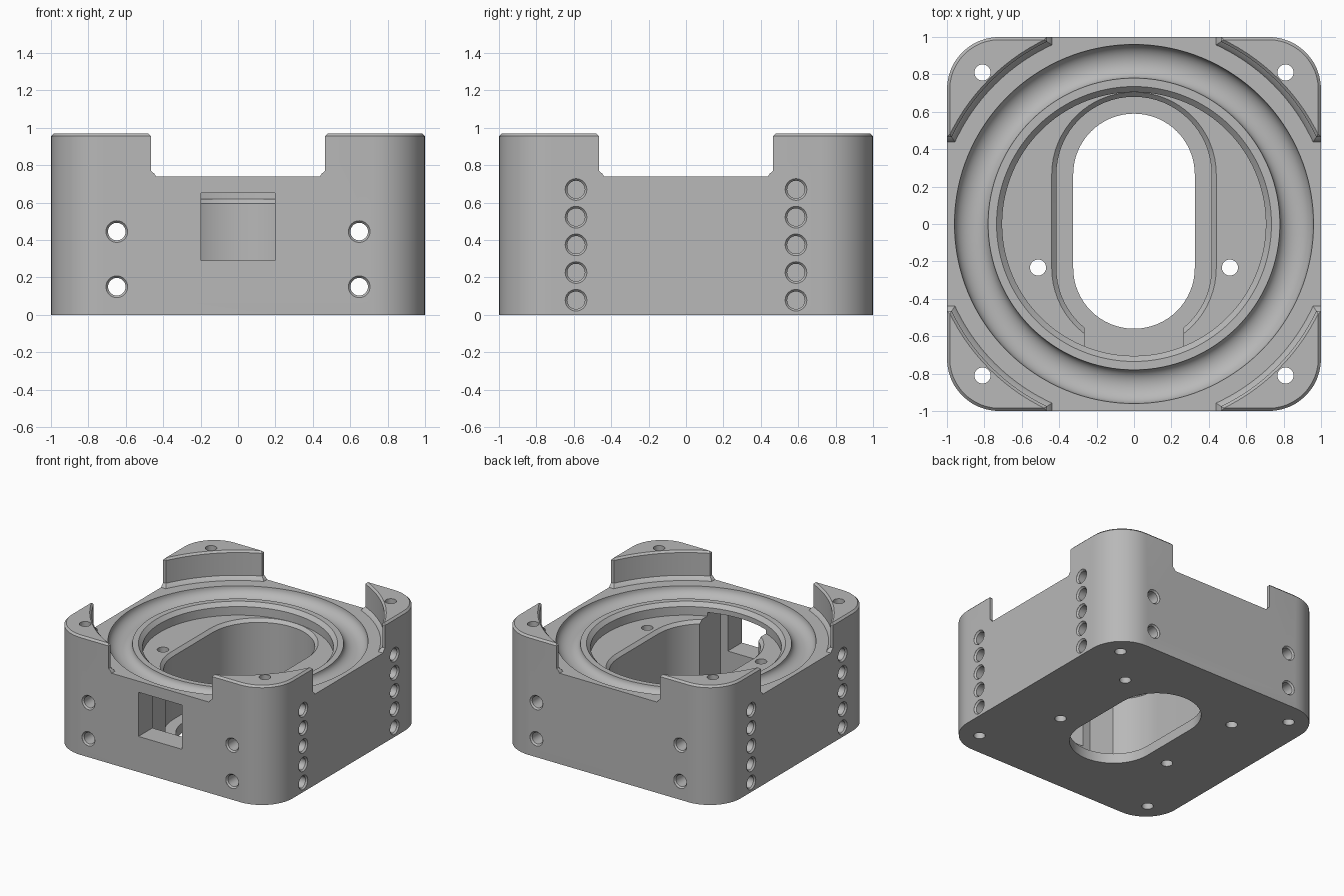
import bpy, bmesh, math
from mathutils import Matrix, Vector

cube = bpy.data.objects.get("Cube")
if cube:
    bpy.data.objects.remove(cube, do_unlink=True)

DECK, TOP = 0.74, 0.97
PI = math.pi


def lathe(bm, profile, place=Matrix(), steps=32):
    """Revolve (radius, height) points about z, then place the solid."""
    part = bmesh.new()
    vs = [part.verts.new((r, 0, z)) for r, z in profile]
    es = [part.edges.new(p) for p in zip(vs, vs[1:])]
    bmesh.ops.spin(part, geom=vs + es, cent=(0, 0, 0), axis=(0, 0, 1),
                   angle=2 * PI, steps=steps, use_merge=True)
    add(bm, part, place)


def loft(bm, loops):
    """Skin closed loops of equal length and cap both ends."""
    part = bmesh.new()
    rings = [[part.verts.new(p) for p in loop] for loop in loops]
    n = len(rings[0])
    for a, b in zip(rings, rings[1:]):
        for i in range(n):
            j = (i + 1) % n
            part.faces.new((a[i], a[j], b[j], b[i]))
    part.faces.new(rings[0])
    part.faces.new(rings[-1])
    add(bm, part, Matrix())


def add(bm, part, place):
    bmesh.ops.remove_doubles(part, verts=part.verts, dist=1e-5)
    bmesh.ops.transform(part, matrix=place, verts=part.verts)
    bmesh.ops.recalc_face_normals(part, faces=part.faces)
    mesh = bpy.data.meshes.new("part")
    part.to_mesh(mesh)
    part.free()
    bm.from_mesh(mesh)
    bpy.data.meshes.remove(mesh)


def make(name, bm):
    mesh = bpy.data.meshes.new(name)
    bm.to_mesh(mesh)
    bm.free()
    obj = bpy.data.objects.new(name, mesh)
    bpy.context.collection.objects.link(obj)
    return obj


def rounded_square(half, radius, z, n=12):
    pts = []
    for q in range(4):
        c = Vector((half - radius, 0, 0))
        cx, cy = [(1, 1), (-1, 1), (-1, -1), (1, -1)][q]
        for i in range(n + 1):
            a = (q + i / n) * PI / 2
            pts.append((cx * c.x + radius * math.cos(a),
                        cy * c.x + radius * math.sin(a), z))
    return pts


def stadium(r, y0, y1, z, n=32):
    pts = []
    for yc, start in ((y1, 0), (y0, PI)):
        for i in range(n + 1):
            a = start + PI * i / n
            pts.append((r * math.cos(a), yc + r * math.sin(a), z))
    return pts


def box(bm, x0, x1, y0, y1, z0, z1):
    loft(bm, [[(x0, y0, z), (x1, y0, z), (x1, y1, z), (x0, y1, z)] for z in (z0, z1)])


def cut(target, name, build):
    """Subtract the solid drawn by build from the target."""
    bm = bmesh.new()
    build(bm)
    tool = make(name, bm)
    tool.hide_render = True
    mod = target.modifiers.new(name, 'BOOLEAN')
    mod.operation, mod.solver, mod.object = 'DIFFERENCE', 'EXACT', tool
    deps = bpy.context.evaluated_depsgraph_get()
    mesh = bpy.data.meshes.new_from_object(target.evaluated_get(deps))
    target.modifiers.clear()
    target.data = mesh
    bpy.data.objects.remove(tool, do_unlink=True)


# Housing block with a softened top edge
bm = bmesh.new()
loft(bm, [rounded_square(1, 0.28, 0), rounded_square(1, 0.28, TOP - 0.015),
          rounded_square(0.985, 0.265, TOP)])
housing = make("housing", bm)


# Deck level: leaves four corner posts with a flared foot and chamfered top
def flare(r):
    return [(r - 0.027, DECK), (r - 0.018, DECK + 0.014), (r, DECK + 0.03),
            (r, TOP - 0.015), (r + 0.03, TOP + 0.015), (r + 0.03, 1.1)]


def gap(along_x):
    def build(bm):
        side = flare(0.465)
        outline = side + [(-a, z) for a, z in reversed(side)]
        loft(bm, [[(s, a, z) if along_x else (a, s, z) for a, z in outline]
                  for s in (-1.2, 1.2)])
    return build


cut(housing, "deck_gap_y", gap(False))
cut(housing, "deck_gap_x", gap(True))
cut(housing, "deck_round",
    lambda bm: lathe(bm, [(0, DECK)] + flare(1.08) + [(0, 1.1)], steps=128))

# Round pocket, its raised lip and the ring groove
groove = []
for i in range(17):
    t = i / 16
    groove.append((0.87 - 0.09 * math.cos(PI * t),
                   0.72 + 0.02 * t - 0.07 * math.sin(PI * t)))
cut(housing, "ring_groove", lambda bm: lathe(
    bm, [(0, 0.62), (0.705, 0.62), (0.705, 0.69), (0.735, 0.72)] + groove
    + [(0.96, 0.8), (0, 0.8)], steps=128))


# Oblong well with a chamfered rim and a smaller opening in the base
def well(bm):
    loft(bm, [stadium(r, -0.235, 0.265, z) for r, z in
              ((0.415, 0.08), (0.415, 0.595), (0.44, 0.62), (0.44, 0.66))])


cut(housing, "well", well)
cut(housing, "base_opening", lambda bm: loft(
    bm, [stadium(0.325, -0.235, 0.265, z) for z in (-0.1, 0.2)]))

# Front channel and window
cut(housing, "channel", lambda bm: box(bm, -0.265, 0.265, -0.82, -0.4, 0.08, 0.65))
cut(housing, "window", lambda bm: box(bm, -0.197, 0.197, -1.1, -0.7, 0.29, 0.65))


# Screw holes
def vertical_holes(bm):
    spots = [(sx * 0.81, sy * 0.81, 1.1) for sx in (-1, 1) for sy in (-1, 1)]
    spots += [(sx * 0.513, y, top) for sx in (-1, 1)
              for y, top in ((-0.233, 0.8), (0.51, 0.3))]
    for x, y, top in spots:
        lathe(bm, [(0, -0.1), (0.043, -0.1), (0.043, top), (0, top)],
              Matrix.Translation((x, y, 0)))


def through_holes(bm):
    end = [(0, 1.05), (0.058, 1.05), (0.058, 0.999), (0.047, 0.987)]
    profile = end + [(r, -z) for r, z in reversed(end)]
    for x in (-0.648, 0.648):
        for z in (0.15, 0.445):
            lathe(bm, profile, Matrix.Translation((x, 0, z)) @ Matrix.Rotation(PI / 2, 4, 'X'))


def side_holes(bm):
    profile = [(0, 1.05), (0.058, 1.05), (0.058, 0.999), (0.047, 0.987),
               (0.047, 0.85), (0, 0.85)]
    for side in (-1, 1):
        for y in (-0.588, 0.588):
            for k in range(5):
                lathe(bm, profile, Matrix.Translation((0, y, 0.078 + 0.148 * k))
                      @ Matrix.Rotation(side * PI / 2, 4, 'Y'))


cut(housing, "vertical_holes", vertical_holes)
cut(housing, "through_holes", through_holes)
cut(housing, "side_holes", side_holes)

# Grey finish
GREY = (0.48, 0.48, 0.48, 1)
mat = bpy.data.materials.new("plain_grey")
mat.use_nodes = True
mat.diffuse_color = GREY
mat.node_tree.nodes["Principled BSDF"].inputs["Base Color"].default_value = GREY
housing.data.materials.clear()
housing.data.materials.append(mat)

bpy.ops.object.select_all(action='DESELECT')
housing.select_set(True)
bpy.context.view_layer.objects.active = housing
bpy.ops.object.shade_smooth_by_angle(angle=math.radians(30))
